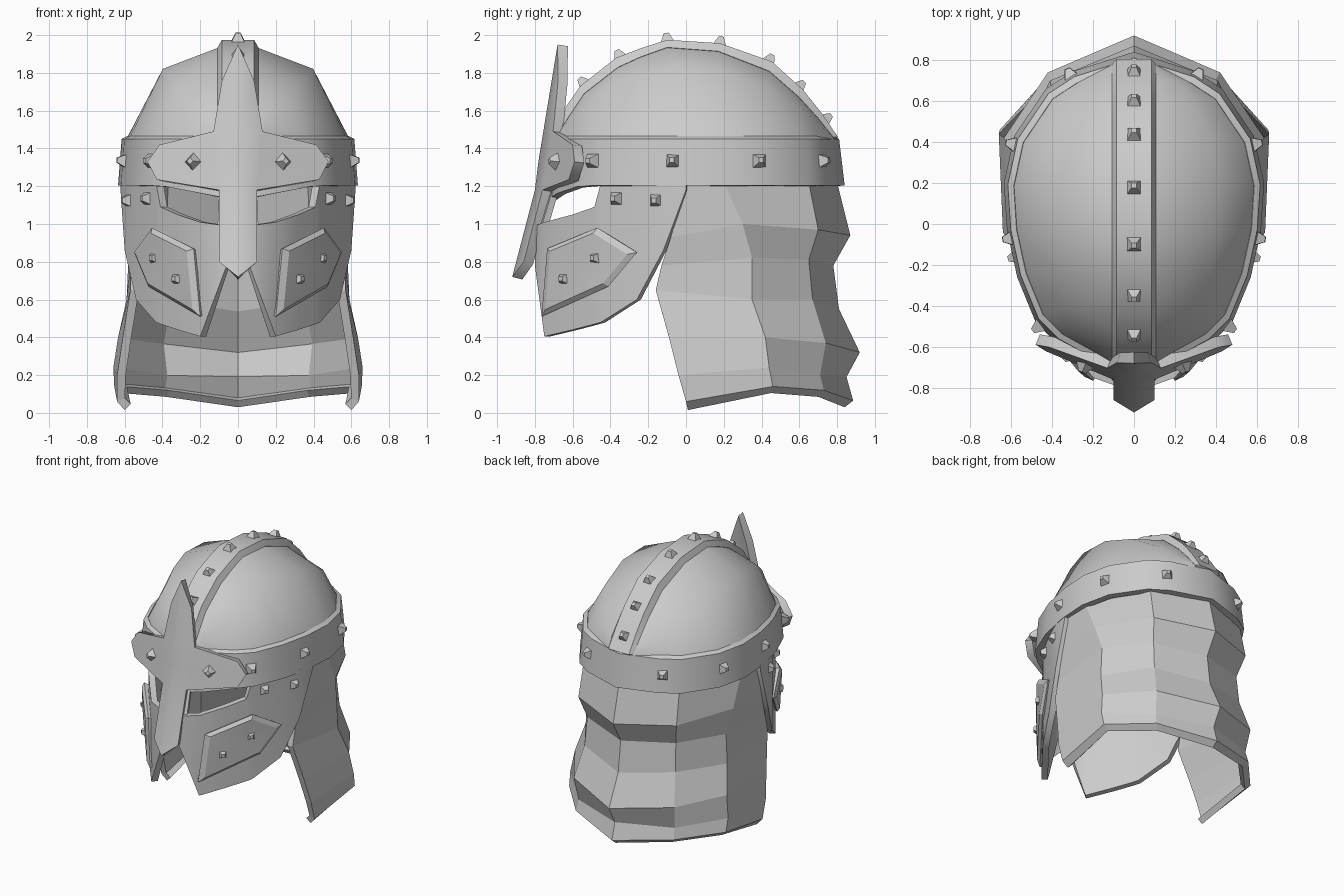
import bpy, bmesh, math
from mathutils import Vector, Matrix

if "Cube" in bpy.data.objects:
    bpy.data.objects.remove(bpy.data.objects["Cube"])

steel = bpy.data.materials.new("grey_steel")
steel.diffuse_color = (0.6, 0.6, 0.6, 1)
steel.use_nodes = True
steel.node_tree.nodes["Principled BSDF"].inputs["Base Color"].default_value = steel.diffuse_color


def finish(name, bm, thick=0, smooth=0, centre=(0, 0.1, 1)):
    """Mirror a right-hand sheet, thicken it inwards and shade it."""
    me = bpy.data.meshes.new(name)
    ob = bpy.data.objects.new(name, me)
    bpy.context.collection.objects.link(ob)
    bmesh.ops.remove_doubles(bm, verts=bm.verts, dist=0.0005)
    bmesh.ops.recalc_face_normals(bm, faces=bm.faces)
    if thick:
        c = Vector(centre)
        d = sum(f.normal.dot(f.calc_center_median() - c) * f.calc_area() for f in bm.faces)
        if d < 0:
            bmesh.ops.reverse_faces(bm, faces=bm.faces)
    bm.to_mesh(me)
    bm.free()
    me.materials.append(steel)
    bpy.ops.object.select_all(action='DESELECT')
    ob.select_set(True)
    bpy.context.view_layer.objects.active = ob
    ob.modifiers.new("mirror", 'MIRROR')
    if thick:
        s = ob.modifiers.new("thickness", 'SOLIDIFY')
        s.thickness, s.offset = thick, -1
    for m in list(ob.modifiers):
        bpy.ops.object.modifier_apply(modifier=m.name)
    if smooth:
        bpy.ops.object.shade_smooth_by_angle(angle=math.radians(smooth))
    return ob


def sheet(name, rows, thick, smooth=0, **kw):
    """Quad sheet through rows of points."""
    bm = bmesh.new()
    vs = [[bm.verts.new(p) for p in r] for r in rows]
    for a, b in zip(vs, vs[1:]):
        for i in range(len(a) - 1):
            bm.faces.new((a[i], a[i + 1], b[i + 1], b[i]))
    bmesh.ops.dissolve_degenerate(bm, dist=0.0005, edges=bm.edges)
    return finish(name, bm, thick, smooth, **kw)


def along(path, t):
    """Second coordinate of a path at first coordinate t."""
    for (a, p), (b, q) in zip(path, path[1:]):
        if t <= b:
            break
    return p + (q - p) * (t - a) / (b - a)


# Right half of the brow outline, front to back
plan = [(0, -.74), (.2, -.68), (.38, -.58), (.48, -.48), (.57, -.26), (.62, -.03),
        (.635, .2), (.585, .43), (.43, .66), (.3, .745), (0, .84)]

# Brow band with a bevelled upper lip
low = [(x, y, 1.205 - .08 * max(0, 1 - x / .42) * (y < 0)) for x, y in plan]
top = [(x * .97, y * .965, 1.45) for x, y in plan]
lip = [(x * .925, y * .925, 1.465) for x, y in plan]
sheet("brow_band", [low, top, lip], .045, 35)

# Dome: arcs running from the crest down to the band
ridge = [(-.69, 1.46), (-.62, 1.57), (-.54, 1.69), (-.36, 1.83), (-.24, 1.885), (-.1, 1.935),
         (.17, 1.915), (.44, 1.81), (.6, 1.67), (.7, 1.56), (.78, 1.46)]
rows = []
for (yc, zc), (xb, yb) in zip(ridge, plan):
    xb, yb = max(.1, xb * .93), yb * .93
    arc = []
    for t in (0, 40, 90):
        a = math.radians(t)
        arc.append((.1 + (xb - .1) * math.sin(a) * (.97 if t == 40 else 1),
                    yc + (yb - yc) * t / 90, 1.45 + (zc - 1.45) * math.cos(a)))
    rows.append(arc)
sheet("dome", rows, .03, 70)

# Raised crest strip with sloped edges
outer = [(-.71, 1.47), (-.65, 1.6), (-.56, 1.73), (-.37, 1.88), (-.24, 1.93), (-.1, 1.975),
         (.18, 1.957), (.455, 1.86), (.62, 1.71), (.72, 1.585), (.805, 1.46)]
sheet("crest", [[(0, *o), (.085, *o), (.108, *i)] for o, i in zip(outer, ridge)], .03, 30)

# Neck guard: folded columns from the side edge to the back centre, hem turned under
side = [(.595, 0, 1.22), (.58, -.08, .93), (.57, -.13, .78), (.57, -.16, .65),
        (.61, -.09, .40), (.64, -.04, .2), (.64, 0, .06), (.6, .01, .015)]
flank = [(.6, .2, 1.22), (.605, .3, 1.0), (.58, .35, .82), (.59, .35, .6),
         (.635, .42, .4), (.66, .44, .24), (.655, .46, .14), (.615, .45, .105)]
rear = [(.4, .65, 1.22), (.41, .70, .97), (.37, .65, .81), (.38, .67, .6),
        (.42, .74, .37), (.40, .71, .2), (.41, .73, .12), (.38, .70, .085)]
back = [(0, .8, 1.22), (0, .87, .94), (0, .78, .78), (0, .81, .55),
        (0, .92, .32), (0, .85, .19), (0, .885, .065), (0, .84, .03)]
sheet("neck_guard", [side, flank, rear, back], .045)

# Cheek guards: columns of x, y, top z, bottom z
cheek = [(.06, -.8, .99, .78), (.2, -.75, 1.01, .405), (.32, -.6, 1.05, .44),
         (.41, -.485, 1.09, .47), (.435, -.45, 1.22, .48), (.54, -.26, 1.22, .6),
         (.6, -.12, 1.22, .86), (.622, 0, 1.22, 1.18)]
sheet("cheek_guard", [[(x, y, a), (x, y, b)] for x, y, a, b in cheek], .045, 35)

# Strips behind the nose guard joining the cheeks to the brow
sheet("nose_side_strip", [[(.04, -.73, 1.17), (.1, -.71, 1.17)],
                          [(.05, -.795, .95), (.11, -.775, .95)]], .035)

# Raised cheek plates
edge = [Vector(p) for p in ((.235, -.735, .87), (.455, -.47, .98), (.55, -.26, .85),
                            (.475, -.41, .67), (.2, -.765, .51))]
mid = sum(edge, Vector()) / 5 + Vector((.012, -.012, 0))
push = Vector((.014, -.012, 0))
bm = bmesh.new()
hub = bm.verts.new(mid + push)
ring = [[bm.verts.new(mid + (p - mid) * s + push * k) for p in edge] for s, k in ((.86, 1), (1, 0))]
for i in range(5):
    j = (i + 1) % 5
    bm.faces.new((hub, ring[0][i], ring[0][j]))
    bm.faces.new((ring[0][i], ring[1][i], ring[1][j], ring[0][j]))
finish("cheek_plate", bm, .045, 25)

# Cross-shaped nose guard, folded along its centre line
spine = [(.72, -.92), (1.18, -.80), (1.34, -.78), (1.95, -.68)]
bm = bmesh.new()
pts = [(0, .72), (.1, .8), (.1, 1.18), (0, 1.18), (.43, 1.235), (.48, 1.33), (.415, 1.42),
       (.13, 1.49), (0, 1.49), (.085, 1.76), (0, 1.95), (.115, 1.34), (0, 1.34)]
v = [bm.verts.new((x, along(spine, z) + .4 * x, z)) for x, z in pts]
for f in ((0, 1, 2, 3), (3, 2, 11, 12), (12, 11, 7, 8), (2, 4, 5, 11), (11, 5, 6, 7),
          (8, 7, 9), (8, 9, 10)):
    bm.faces.new([v[i] for i in f])
finish("nose_guard", bm, .055, 50)


# Studs: square blunt spikes set along a normal
def spike(bm, p, n, up='Y', turn=45):
    rot = Vector(n).to_track_quat('Z', up).to_matrix().to_4x4()
    m = (Matrix.Translation(p) @ rot @ Matrix.Rotation(math.radians(turn), 4, 'Z')
         @ Matrix.Translation((0, 0, .012)))
    bmesh.ops.create_cone(bm, cap_ends=True, segments=4, radius1=.052, radius2=.018,
                          depth=.05, matrix=m)


def studs(name, places, turn=45):
    bm = bmesh.new()
    for p, n in places:
        spike(bm, p, n, turn=turn)
    finish(name, bm)


studs("band_studs", [((.465, -.5, 1.335), (.8, -.6, 0)), ((.605, -.07, 1.335), (1, -.15, .1)),
                     ((.59, .39, 1.335), (1, .25, .1)), ((.31, .725, 1.335), (.45, .9, .1))])
studs("nose_guard_studs", [((.24, -.69, 1.33), (.37, -.93, .1))], 0)
studs("cheek_studs", [((.48, -.37, 1.135), (.85, -.5, 0)), ((.58, -.16, 1.125), (.95, -.3, 0)),
                      ((.435, -.475, .82), (.75, -.65, 0)), ((.315, -.64, .71), (.75, -.65, 0))])

# Crest studs follow the ridge; half of each is kept and mirrored
for i, y in enumerate((-.54, -.35, -.1, .18, .44, .6, .74)):
    z = along(outer, y)
    s = (along(outer, y + .05) - along(outer, y - .05)) / .1
    bm = bmesh.new()
    spike(bm, (0, y, z), (0, -s, 1), up='X')
    bmesh.ops.bisect_plane(bm, geom=bm.verts[:] + bm.edges[:] + bm.faces[:], plane_co=(0, 0, 0),
                           plane_no=(-1, 0, 0), clear_outer=True)
    finish("crest_stud_%d" % (i + 1), bm)
